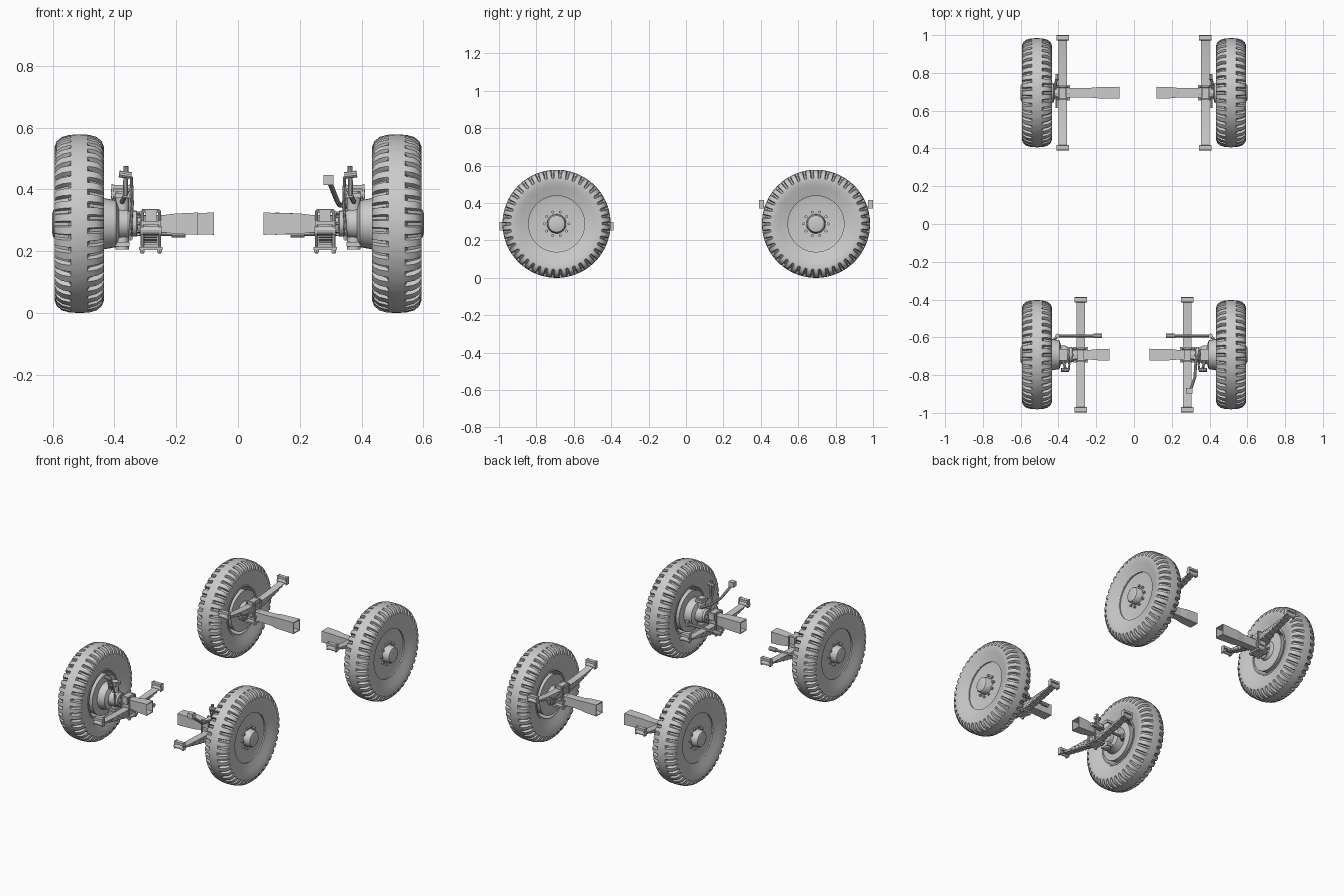
import bpy, bmesh
from math import sin, cos, pi, sqrt
from mathutils import Vector, Matrix

cube = bpy.data.objects.get("Cube")
if cube:
    bpy.data.objects.remove(cube, do_unlink=True)

grey = bpy.data.materials.new("plain_grey")
grey.use_nodes = True
grey.diffuse_color = (0.6, 0.6, 0.6, 1)
grey.node_tree.nodes["Principled BSDF"].inputs["Base Color"].default_value = (0.6, 0.6, 0.6, 1)

HUB = 0.289               # wheel centre height
AXLE_Y = {"front": -0.692, "rear": 0.695}


def finish(name, bm, side, y, smooth=None):
    """Mirror the part to its side, move it to its axle and link it."""
    for v in bm.verts:
        v.co.x *= side
        v.co.y += y
    bmesh.ops.recalc_face_normals(bm, faces=bm.faces)
    mesh = bpy.data.meshes.new(name)
    bm.to_mesh(mesh)
    bm.free()
    mesh.materials.append(grey)
    ob = bpy.data.objects.new(name, mesh)
    bpy.context.collection.objects.link(ob)
    if smooth:
        bpy.ops.object.select_all(action='DESELECT')
        ob.select_set(True)
        bpy.context.view_layer.objects.active = ob
        bpy.ops.object.shade_smooth_by_angle(angle=smooth)
    return ob


def box(bm, lo, hi):
    lo, hi = Vector(lo), Vector(hi)
    m = Matrix.Translation((lo + hi) / 2) @ Matrix.Diagonal((*(hi - lo), 1))
    bmesh.ops.create_cube(bm, size=1, matrix=m)


def rod(bm, points, r, n=10):
    """Chain of straight round bars through the points."""
    for a, b in zip(points, points[1:]):
        a, b = Vector(a), Vector(b)
        d = b - a
        m = Matrix.Translation((a + b) / 2) @ d.to_track_quat('Z', 'Y').to_matrix().to_4x4()
        bmesh.ops.create_cone(bm, cap_ends=True, segments=n, radius1=r, radius2=r,
                              depth=d.length, matrix=m)


def skin(bm, rings, cap=True):
    for a, b in zip(rings, rings[1:]):
        for i in range(len(a)):
            j = (i + 1) % len(a)
            bm.faces.new((a[i], a[j], b[j], b[i]))
    if cap:
        bm.faces.new(rings[0])
        bm.faces.new(rings[-1])


def lathe(bm, profile, n=40, turn=0.0, flat=1.0):
    """Revolve (x, radius) points about the axle line."""
    rings = [[bm.verts.new((x, flat * r * cos(2 * pi * i / n + turn),
                            HUB + r * sin(2 * pi * i / n + turn))) for i in range(n)]
             for x, r in profile]
    skin(bm, rings)


def tyre(side, y, label):
    # half width, lug radius and groove radius from inner bead to crown
    half = [(0.055, 0.150, 0.150), (0.066, 0.185, 0.185), (0.077, 0.215, 0.215),
            (0.080, 0.236, 0.236), (0.080, 0.249, 0.243), (0.073, 0.267, 0.249),
            (0.056, 0.281, 0.261), (0.034, 0.287, 0.272), (0.026, 0.288, 0.288)]
    line = [(-w, a, b) for w, a, b in half] + [(0, HUB, HUB)] + half[::-1]
    lugs, bm, rings = 42, bmesh.new(), []
    for w, lug_r, groove_r in line:
        ring = []
        shift = 0.25 * max(-1, min(1, w / 0.03))
        for k in range(lugs):
            for t, r in ((0, lug_r), (0.56, lug_r), (0.66, groove_r), (0.90, groove_r)):
                a = 2 * pi * (k + t + shift) / lugs
                ring.append(bm.verts.new((0.514 + w, r * cos(a), HUB + r * sin(a))))
        rings.append(ring)
    skin(bm, rings, cap=False)
    finish(label + "_tyre", bm, side, y, 0.6)


def wheel(side, y, label):
    tyre(side, y, label)
    # dished disc with an open back
    bm = bmesh.new()
    lathe(bm, [(0.545, 0.05), (0.545, 0.125), (0.455, 0.142), (0.455, 0.152), (0.57, 0.152),
               (0.583, 0.195), (0.576, 0.19), (0.562, 0.16), (0.556, 0.135), (0.556, 0.05)], 48)
    finish(label + "_wheel_disc", bm, side, y, 0.5)
    bm = bmesh.new()
    lathe(bm, [(0.55, 0.052), (0.588, 0.050), (0.598, 0.044), (0.602, 0.03)], 24)
    for k in range(10):
        a = 2 * pi * k / 10
        py, pz = 0.066 * cos(a), HUB + 0.066 * sin(a)
        rod(bm, [(0.55, py, pz), (0.568, py, pz)], 0.008, 6)
    finish(label + "_hub_cap_and_nuts", bm, side, y, 0.5)


def spring(side, y, label, x, top, end):
    # stacked leaves, bowed upward toward the eyes
    bm = bmesh.new()
    for k in range(7):
        length, steps, rings = 0.292 - 0.035 * k, 12, []
        for i in range(steps + 1):
            py = length * (2 * i / steps - 1)
            pz = top - 0.006 * k + (end - top) * (py / 0.292) ** 2
            w = 0.0215
            rings.append([bm.verts.new((x + dx, py, pz + dz)) for dx, dz in
                          ((-w, 0), (w, 0), (w, -0.0055), (-w, -0.0055))])
        skin(bm, rings)
    finish(label + "_leaf_spring", bm, side, y)
    # eye, pin, side plates and hanger at both ends
    bm = bmesh.new()
    for e in (-1, 1):
        c = 0.291 * e
        rod(bm, [(x - 0.034, c, end), (x + 0.034, c, end)], 0.014, 12)
        for dx in (-0.029, 0.029):
            box(bm, (x + dx - 0.003, c - 0.013, end - 0.015), (x + dx + 0.003, c + 0.013, end + 0.032))
        box(bm, (x - 0.028, c - 0.012, end + 0.016), (x + 0.028, c + 0.012, end + 0.03))
    finish(label + "_spring_shackles", bm, side, y, 0.5)


def u_bolts(side, y, label, x, low, high):
    bm = bmesh.new()
    for py in (-0.03, 0.03):
        rod(bm, [(x - 0.028, py, low), (x - 0.028, py, high), (x + 0.028, py, high),
                 (x + 0.028, py, low)], 0.005, 8)
        for dx in (-0.028, 0.028):
            rod(bm, [(x + dx, py, low + 0.003), (x + dx, py, low + 0.012)], 0.009, 6)
    box(bm, (x - 0.038, -0.042, low + 0.012), (x + 0.038, 0.042, low + 0.022))
    box(bm, (x - 0.018, -0.038, HUB), (x + 0.018, 0.038, high + 0.002))
    finish(label + "_u_bolts", bm, side, y, 0.5)


def axle(side, y, label, inner, outer):
    # square tapered beam, hollow at its cut end
    bm = bmesh.new()
    q = sqrt(2)
    lathe(bm, [(outer, 0.027 * q), (0.24, 0.028 * q), (0.20, 0.033 * q), (inner, 0.036 * q),
               (inner, 0.031 * q), (inner + 0.09, 0.030 * q)], 4, pi / 4, 0.88)
    finish(label + "_axle_beam", bm, side, y)


def front_hub(side, y, label):
    bm = bmesh.new()
    lathe(bm, [(0.55, 0.06), (0.50, 0.12), (0.445, 0.125), (0.44, 0.084), (0.395, 0.076),
               (0.386, 0.05), (0.36, 0.047), (0.342, 0.034), (0.342, 0.042), (0.328, 0.042),
               (0.326, 0.03), (0.29, 0.028)], 28)
    finish(label + "_drum_and_swivel", bm, side, y, 0.5)
    # kingpin housing with bolted caps
    bm = bmesh.new()
    rod(bm, [(0.375, 0, 0.205), (0.375, 0, 0.395)], 0.022, 14)
    box(bm, (0.352, -0.03, 0.372), (0.398, 0.03, 0.388))
    box(bm, (0.352, -0.03, 0.215), (0.398, 0.03, 0.23))
    for k in range(8):
        a = 2 * pi * k / 8
        py, pz = 0.035 * cos(a), HUB + 0.035 * sin(a)
        rod(bm, [(0.318, py, pz), (0.348, py, pz)], 0.005, 6)
    finish(label + "_kingpin", bm, side, y, 0.5)
    # brake line post
    bm = bmesh.new()
    rod(bm, [(0.375, -0.03, 0.36), (0.365, -0.07, 0.38), (0.362, -0.08, 0.475)], 0.008)
    rod(bm, [(0.345, -0.08, 0.445), (0.385, -0.08, 0.45)], 0.011)
    rod(bm, [(0.345, -0.08, 0.44), (0.342, -0.05, 0.35), (0.35, -0.03, 0.25)], 0.005, 8)
    finish(label + "_brake_line", bm, side, y, 0.5)
    # steering arm and tie rod
    bm = bmesh.new()
    rod(bm, [(0.385, 0.02, 0.25), (0.43, 0.07, 0.255), (0.405, 0.1, 0.257), (0.18, 0.1, 0.257)], 0.008)
    rod(bm, [(0.17, 0.1, 0.257), (0.215, 0.1, 0.257)], 0.013)
    rod(bm, [(0.405, 0.1, 0.243), (0.405, 0.1, 0.275)], 0.012)
    finish(label + "_tie_rod", bm, side, y, 0.5)


def rear_hub(side, y, label):
    bm = bmesh.new()
    lathe(bm, [(0.55, 0.06), (0.50, 0.12), (0.448, 0.125), (0.445, 0.06), (0.425, 0.05),
               (0.42, 0.03), (0.34, 0.029)], 28)
    finish(label + "_drum", bm, side, y, 0.5)
    bm = bmesh.new()
    rod(bm, [(0.42, 0.02, 0.31), (0.41, 0.07, 0.33), (0.395, 0.08, 0.345)], 0.008)
    rod(bm, [(0.405, 0.07, 0.34), (0.405, 0.098, 0.34)], 0.012)
    rod(bm, [(0.41, -0.08, 0.27), (0.41, 0.06, 0.27)], 0.006)
    finish(label + "_brake_line", bm, side, y, 0.5)


for side, hand in ((1, "left"), (-1, "right")):
    for end, y in AXLE_Y.items():
        label = end + "_" + hand
        wheel(side, y, label)
        if end == "front":
            axle(side, y, label, 0.083 if side > 0 else 0.13, 0.325)
            spring(side, y, label, 0.282, 0.256, 0.268)
            u_bolts(side, y, label, 0.282, 0.192, 0.331)
            front_hub(side, y, label)
        else:
            axle(side, y, label, 0.119 if side > 0 else 0.077, 0.41)
            spring(side, y, label, 0.377, 0.358, 0.385)
            u_bolts(side, y, label, 0.377, 0.235, 0.375)
            rear_hub(side, y, label)

# drag link on the steered left wheel
bm = bmesh.new()
rod(bm, [(0.36, 0.03, 0.345), (0.328, -0.03, 0.35), (0.322, -0.12, 0.36), (0.298, -0.19, 0.42)], 0.008)
box(bm, (0.276, -0.205, 0.414), (0.309, -0.175, 0.446))
finish("drag_link", bm, 1, AXLE_Y["front"], 0.5)
